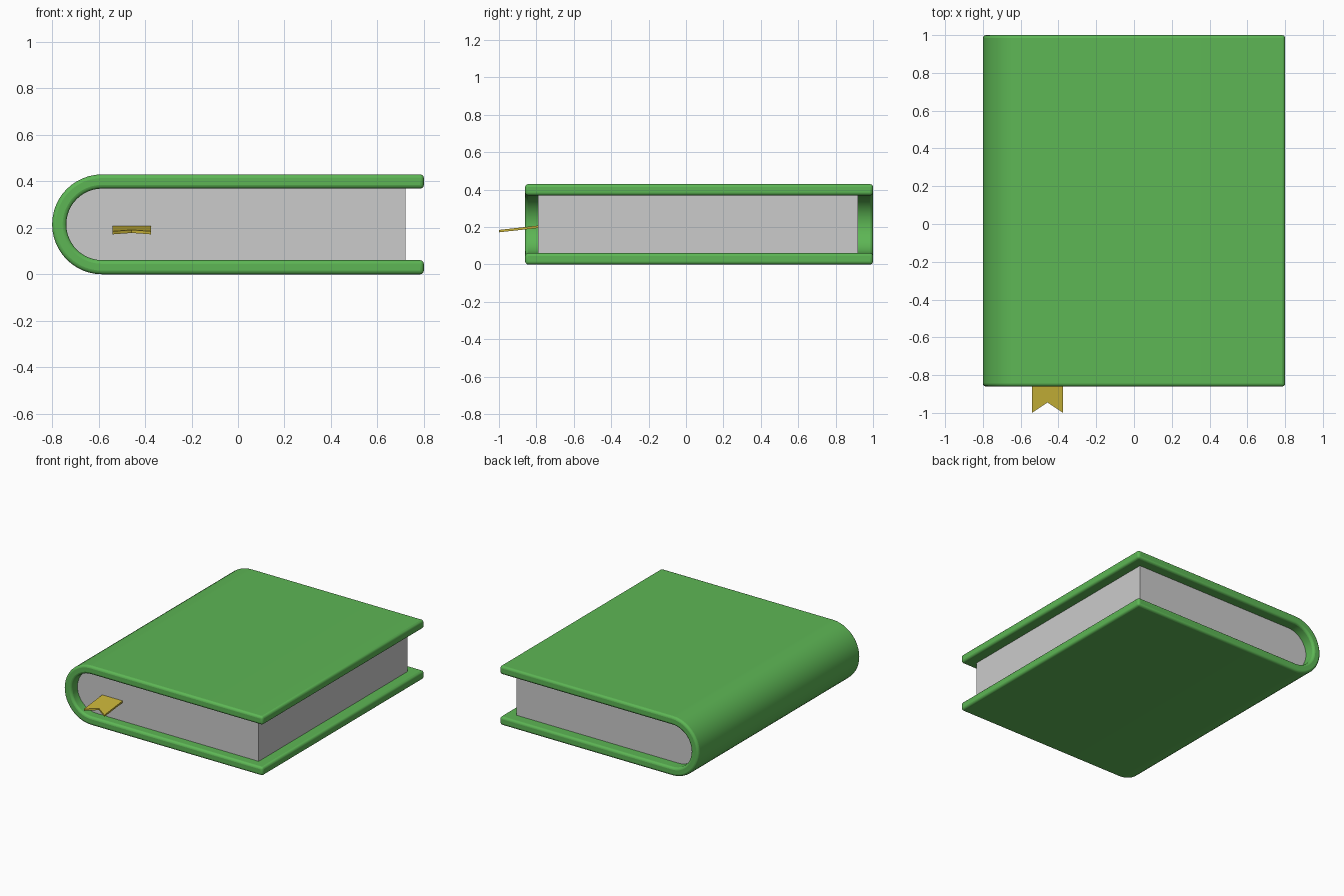
import bpy, bmesh, math

if "Cube" in bpy.data.objects:
    bpy.data.objects.remove(bpy.data.objects["Cube"])

CX, CZ = -0.585, 0.215      # centre of the rounded spine
R_OUT, R_IN = 0.215, 0.154  # outer and inner spine radius


def material(name, rgb):
    m = bpy.data.materials.new(name)
    m.diffuse_color = (*rgb, 1)
    m.use_nodes = True
    m.node_tree.nodes["Principled BSDF"].inputs["Base Color"].default_value = m.diffuse_color
    return m


def arc(r, n=24):
    """Half circle around the spine, from bottom to top, as (x, z)."""
    return [(CX - r * math.sin(math.pi * i / n), CZ - r * math.cos(math.pi * i / n))
            for i in range(n + 1)]


def extrude(name, points, offset, mat=None):
    """Close a flat outline into a solid by extruding it along offset."""
    bm = bmesh.new()
    face = bm.faces.new([bm.verts.new(p) for p in points])
    res = bmesh.ops.extrude_face_region(bm, geom=[face])
    verts = [g for g in res["geom"] if isinstance(g, bmesh.types.BMVert)]
    bmesh.ops.translate(bm, vec=offset, verts=verts)
    bmesh.ops.recalc_face_normals(bm, faces=bm.faces)
    me = bpy.data.meshes.new(name)
    bm.to_mesh(me)
    bm.free()
    ob = bpy.data.objects.new(name, me)
    bpy.context.collection.objects.link(ob)
    if mat:
        me.materials.append(mat)
    return ob


def smooth(ob):
    bpy.ops.object.select_all(action='DESELECT')
    ob.select_set(True)
    bpy.context.view_layer.objects.active = ob
    bpy.ops.object.shade_smooth_by_angle(angle=math.radians(35))


# Cover: U-shaped band with softened edges
outer = [(0.8, CZ - R_OUT)] + arc(R_OUT) + [(0.8, CZ + R_OUT)]
inner = [(0.8, CZ - R_IN)] + arc(R_IN) + [(0.8, CZ + R_IN)]
cover = extrude("cover", [(x, -0.86, z) for x, z in outer + inner[::-1]],
                (0, 1.86, 0), material("cover_green", (0.11, 0.47, 0.09)))
bev = cover.modifiers.new("soft_edges", 'BEVEL')
bev.width, bev.segments = 0.016, 3
bev.limit_method, bev.angle_limit = 'ANGLE', math.radians(40)
smooth(cover)

# Page block: fills the inside of the cover, set back from its edges
block = [(0.72, CZ - R_IN)] + arc(R_IN) + [(0.72, CZ + R_IN)]
pages = extrude("pages", [(x, -0.79, z) for x, z in block], (0, 1.71, 0))
smooth(pages)

# Bookmark: thin ribbon with a notched end, drooping towards the front
def ribbon_z(y):
    return 0.172 + (y + 1.0) * 0.11

outline = [(-0.54, -1.0), (-0.4575, -0.945), (-0.375, -1.0), (-0.375, -0.75), (-0.54, -0.75)]
extrude("bookmark", [(x, y, ribbon_z(y)) for x, y in outline],
        (0, 0, 0.013), material("ribbon_yellow", (0.58, 0.45, 0.04)))
